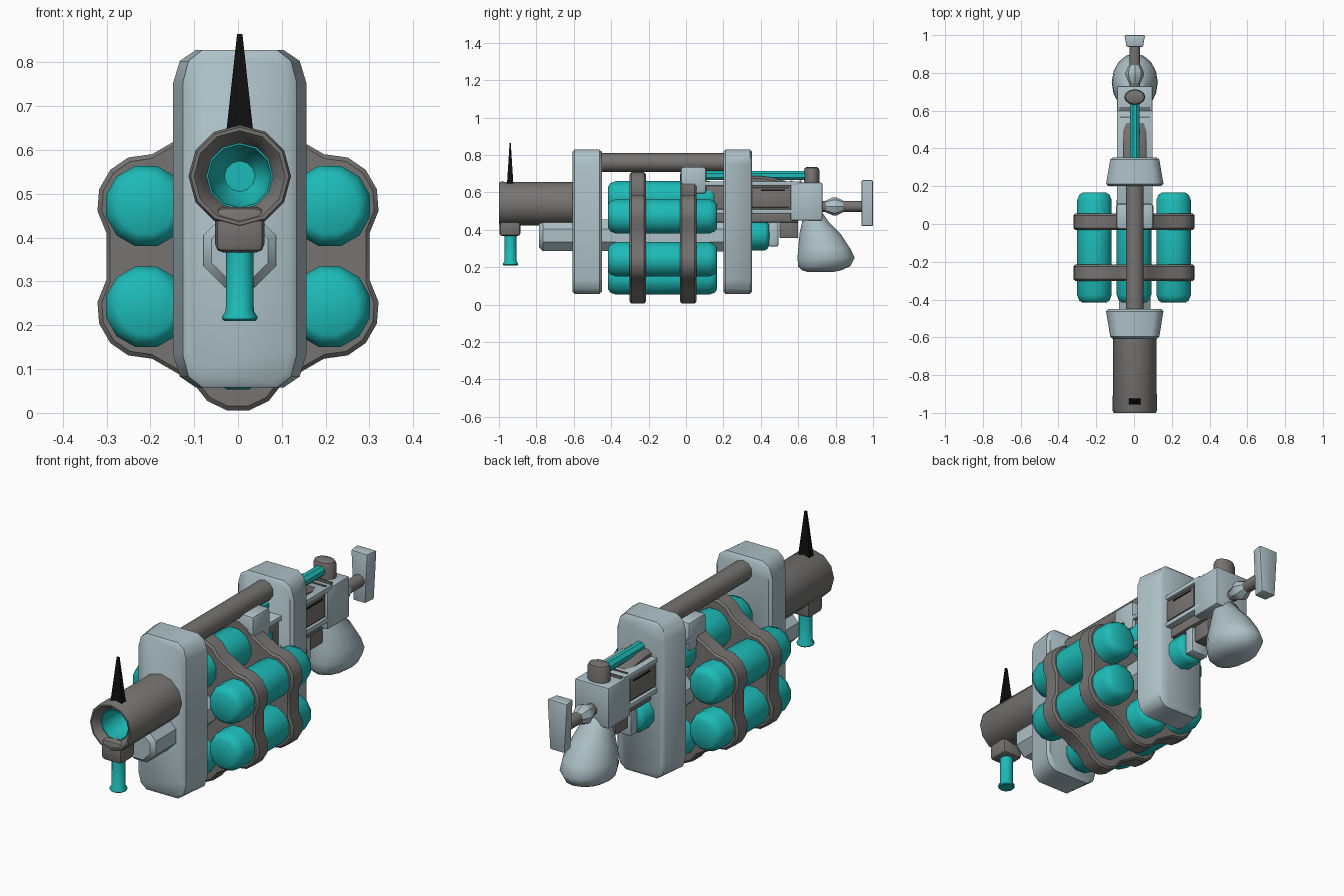
import bpy, bmesh
from math import sin, cos, pi, radians
from mathutils import Vector

if "Cube" in bpy.data.objects:
    bpy.data.objects.remove(bpy.data.objects["Cube"])

CX = 0.004


def mat(name, r, g, b):
    m = bpy.data.materials.new(name)
    m.diffuse_color = (r, g, b, 1)
    m.use_nodes = True
    m.node_tree.nodes["Principled BSDF"].inputs["Base Color"].default_value = m.diffuse_color
    return m


TEAL = mat("teal", 0.012, 0.5, 0.48)
LIGHT = mat("pale_blue_grey", 0.42, 0.53, 0.57)
GREY = mat("dark_grey", 0.18, 0.175, 0.17)
BLACK = mat("black", 0.005, 0.005, 0.005)


def finish(name, bm, m, angle=40):
    bmesh.ops.recalc_face_normals(bm, faces=bm.faces)
    me = bpy.data.meshes.new(name)
    bm.to_mesh(me)
    bm.free()
    ob = bpy.data.objects.new(name, me)
    bpy.context.collection.objects.link(ob)
    me.materials.append(m)
    bpy.ops.object.select_all(action='DESELECT')
    ob.select_set(True)
    bpy.context.view_layer.objects.active = ob
    bpy.ops.object.shade_smooth_by_angle(angle=radians(angle))
    return ob


def loft(name, rings, m, angle=40, cap_end=True):
    """Skin a list of equal-length point rings and cap the ends."""
    bm = bmesh.new()
    vs = [[bm.verts.new(p) for p in r] for r in rings]
    n = len(rings[0])
    for a, b in zip(vs, vs[1:]):
        for i in range(n):
            j = (i + 1) % n
            bm.faces.new((a[i], a[j], b[j], b[i]))
    bm.faces.new(vs[0])
    if cap_end:
        bm.faces.new(vs[-1])
    return finish(name, bm, m, angle)


def lathe(name, profile, m, origin=(CX, 0, 0), axis='Y', n=12, turn=0, angle=40):
    """Turn (radius, distance) pairs about an axis through origin."""
    o = Vector(origin)
    rings = []
    for r, t in profile:
        ring = []
        for i in range(n):
            a = 2 * pi * i / n + turn
            u, v = r * sin(a), r * cos(a)
            ring.append(o + Vector((u, t, v) if axis == 'Y' else (u, v, t)))
        rings.append(ring)
    return loft(name, rings, m, angle)


def box(name, hx, y0, y1, z0, z1, m, bevel=0.006, x=CX):
    bm = bmesh.new()
    bmesh.ops.create_cube(bm, size=1)
    for v in bm.verts:
        v.co = Vector((x + v.co.x * 2 * hx, (y0 + y1) / 2 + v.co.y * (y1 - y0),
                       (z0 + z1) / 2 + v.co.z * (z1 - z0)))
    if bevel:
        bmesh.ops.bevel(bm, geom=bm.edges[:], offset=bevel, segments=2,
                        profile=0.5, affect='EDGES')
    return finish(name, bm, m, 30)


# Barrel with funnelled muzzle and coloured bore
lathe("barrel", [(0.114, -0.5), (0.117, -0.99), (0.112, -1.0), (0.104, -1.0),
                 (0.076, -0.965), (0.074, -0.75)], GREY, (CX, 0, 0.54))
lathe("bore_liner", [(0.079, -0.74), (0.076, -0.966), (0.072, -0.966), (0.066, -0.85),
                     (0.035, -0.8)], TEAL, (CX, 0, 0.54))
box("muzzle_lug", 0.056, -0.998, -0.885, 0.366, 0.47, GREY, 0.018)
lathe("muzzle_pin", [(0.036, 0.21), (0.04, 0.214), (0.04, 0.22), (0.032, 0.232),
                     (0.031, 0.39)], TEAL, (CX, -0.938, 0), 'Z')
loft("front_sight", [[(CX + sx * w, -0.94 + sy * d, z) for sx, sy in
                      ((-1, -1), (1, -1), (1, 1), (-1, 1))]
                     for w, d, z in ((0.032, 0.018, 0.63), (0.006, 0.003, 0.865))], BLACK)

# Central tube running through both plates, and its rear plug
lathe("central_tube", [(0.07, -0.785), (0.09, -0.765), (0.092, 0.25)], LIGHT,
      (CX, 0, 0.37), n=8, turn=pi / 8)
lathe("rear_plug", [(0.08, 0.3), (0.08, 0.42), (0.072, 0.436), (0.05, 0.446)], TEAL,
      (CX, 0, 0.37), n=10)


# End plates: rounded upright slabs, narrower on the outer face
def plate_ring(y, w, inset):
    h = 0.385 - inset
    q = [(w, h - 0.075), (w * 0.9, h - 0.025), (w * 0.66, h)]
    pts = q + [(-x, z) for x, z in reversed(q)]
    pts += [(-x, -z) for x, z in pts]
    return [(CX + x, y, 0.443 + z) for x, z in pts]


for name, inner, outer in (("front_plate", -0.45, -0.608), ("rear_plate", 0.2, 0.353)):
    s = 0.012 if outer > inner else -0.012
    loft(name, [plate_ring(inner, 0.14, 0.011), plate_ring(inner + s, 0.152, 0),
                plate_ring(outer - s, 0.13, 0), plate_ring(outer, 0.116, 0.012)], LIGHT)

# Carrying rod
lathe("top_rod", [(0.05, -0.5), (0.05, 0.25)], GREY, (CX, 0, 0.76), n=10)

# Six canisters around the tube
HUB = 0.357
for i in range(6):
    a = radians(90 + 60 * i)
    cx, cz = 0.242 * cos(a), HUB + (0.212 if i % 3 == 0 else 0.23) * sin(a)
    lathe(f"canister_{i + 1}", [(0.065, -0.416), (0.083, -0.405), (0.095, -0.375),
                                (0.095, 0.125), (0.083, 0.155), (0.065, 0.166)],
          TEAL, (cx, 0, cz), n=12, turn=pi / 12)


# Wavy bands hugging the canisters
def band_ring(y, r):
    pts = []
    for i in range(6):
        a = radians(90 + 60 * i)
        for k in (-66, -38, -13, 13, 38, 66):
            b = a + radians(k)
            pts.append((0.24 * cos(a) + r * cos(b), y, HUB + 0.24 * sin(a) + r * sin(b)))
    return pts


for name, y in (("front_band", -0.258), ("rear_band", 0.012)):
    loft(name, [band_ring(y + d, r) for d, r in
                ((-0.043, 0.104), (-0.034, 0.114), (0.034, 0.114), (0.043, 0.104))], GREY)

# Receiver: core between two rails, with rear block
box("sight_block", 0.1, -0.03, 0.11, 0.59, 0.74, LIGHT, 0.02)
box("receiver_core", 0.078, 0.08, 0.58, 0.5, 0.64, GREY)
box("lower_receiver", 0.06, 0.1, 0.6, 0.44, 0.5, GREY)
for name, z in (("upper_rail", 0.635), ("lower_rail", 0.487)):
    box(name, 0.094, 0.1, 0.6, z, z + 0.024, LIGHT, 0.004)
box("rear_block", 0.094, 0.56, 0.73, 0.45, 0.652, LIGHT, 0.008)
for sx in (-1, 1):
    box("side_panel", 0.005, 0.34, 0.55, 0.52, 0.625, GREY, 0.002, CX + sx * 0.082)
    box("panel_slot", 0.004, 0.4, 0.53, 0.608, 0.616, BLACK, 0, CX + sx * 0.085)
for y in (0.565, 0.612):
    box("top_slot", 0.08, y - 0.005, y + 0.005, 0.645, 0.663, GREY, 0)

# Sloping cover, coloured tube and knob on top
loft("top_cover", [[(CX - 0.062, y, 0.64), (CX + 0.062, y, 0.64), (CX + 0.062, y, z - 0.014),
                    (CX + 0.045, y, z), (CX - 0.045, y, z), (CX - 0.062, y, z - 0.014)]
                   for y, z in ((0.3, 0.688), (0.4, 0.688), (0.47, 0.678), (0.535, 0.66))], GREY)
lathe("top_tube", [(0.027, 0.09), (0.027, 0.65)], TEAL, (CX, 0, 0.69), n=8, turn=pi / 8)
knob = lathe("top_knob", [(0.056, 0.645), (0.056, 0.715), (0.05, 0.73), (0.036, 0.736)], GREY,
             (CX, 0.672, 0), 'Z', n=12)
for v in knob.data.vertices:
    v.co.y = 0.672 + (v.co.y - 0.672) * 0.74

# Trigger area under the receiver
box("trigger_housing", 0.04, 0.5, 0.6, 0.355, 0.46, GREY, 0.008)
box("magazine_catch", 0.05, 0.44, 0.495, 0.31, 0.45, LIGHT, 0.012)

# Bulbous grip lofted from ellipses
grip = [(0.49, 0.63, 0.73, 0.06), (0.44, 0.62, 0.765, 0.07), (0.38, 0.607, 0.825, 0.092),
        (0.3, 0.6, 0.878, 0.118), (0.25, 0.596, 0.902, 0.122), (0.205, 0.6, 0.878, 0.105),
        (0.184, 0.62, 0.83, 0.075), (0.175, 0.65, 0.79, 0.045)]
loft("grip", [[(CX + hx * cos(2 * pi * i / 16),
                (y0 + y1) / 2 + (y1 - y0) / 2 * sin(2 * pi * i / 16), z) for i in range(16)]
              for z, y0, y1, hx in grip], LIGHT, 60)

# Stock: rod, collar and tapered butt plate
lathe("stock_rod", [(0.03, 0.7), (0.03, 0.95)], GREY, (CX, 0, 0.525), n=10)
lathe("stock_collar", [(0.03, 0.745), (0.048, 0.785), (0.048, 0.805), (0.03, 0.842)], LIGHT,
      (CX, 0, 0.525), n=8)
butt = box("butt_plate", 0.055, 0.938, 1.0, 0.42, 0.665, LIGHT, 0.007)
for v in butt.data.vertices:
    k = 0.72 + 0.28 * (v.co.z - 0.42) / 0.245
    v.co.x = CX + (v.co.x - CX) * k * (0.8 + 0.2 * (v.co.y - 0.938) / 0.062)
